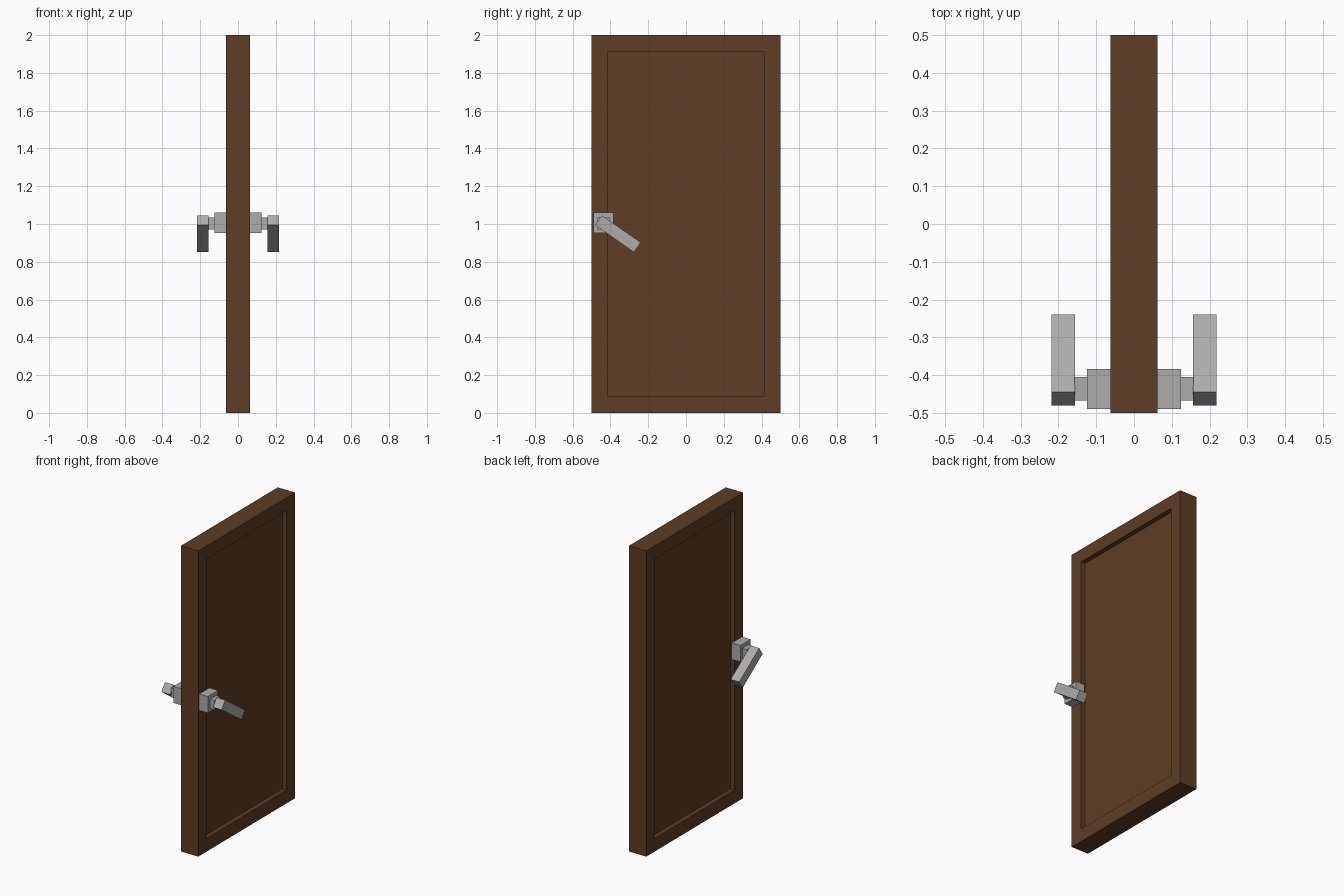
import bpy, bmesh, math
from mathutils import Matrix, Vector

if "Cube" in bpy.data.objects:
    bpy.data.objects.remove(bpy.data.objects["Cube"])


def material(name, rgb):
    m = bpy.data.materials.new(name)
    m.diffuse_color = (*rgb, 1)
    m.use_nodes = True
    m.node_tree.nodes["Principled BSDF"].inputs["Base Color"].default_value = m.diffuse_color
    return m


wood = material("brown_wood", (0.112, 0.047, 0.017))
metal = material("grey_metal", (0.42, 0.413, 0.40))


def box(name, size, centre, mat, tilt=0.0):
    """Box of a given size, turned about x by tilt."""
    bm = bmesh.new()
    bmesh.ops.create_cube(bm, size=1)
    bm.transform(Matrix.Translation(centre) @ Matrix.Rotation(tilt, 4, 'X')
                 @ Matrix.Diagonal((*size, 1)))
    me = bpy.data.meshes.new(name)
    bm.to_mesh(me)
    bm.free()
    me.materials.append(mat)
    ob = bpy.data.objects.new(name, me)
    bpy.context.collection.objects.link(ob)
    return ob


# Door slab with a recessed panel on both broad faces
door = box("door", (0.125, 1.0, 2.0), (0, 0, 1), wood)
bm = bmesh.new()
bm.from_mesh(door.data)
bm.normal_update()
broad = [f for f in bm.faces if abs(f.normal.x) > 0.9]
bmesh.ops.inset_individual(bm, faces=broad, thickness=0.122)
normals = {f: f.normal.copy() for f in broad}
# Second zero-width inset gives the walls of the recess
bmesh.ops.inset_individual(bm, faces=broad, thickness=0.0)
for f in broad:
    for v in f.verts:
        v.co -= normals[f] * 0.031
bmesh.ops.recalc_face_normals(bm, faces=bm.faces)
bm.to_mesh(door.data)
bm.free()

# Handle set, mirrored to both sides of the door
for side, s in (("right", 1), ("left", -1)):
    box(f"handle_plate_{side}", (0.0635, 0.106, 0.108),
        (s * 0.0932, -0.437, 1.006), metal)
    box(f"handle_neck_{side}", (0.033, 0.063, 0.062),
        (s * 0.1405, -0.436, 1.003), metal)
    box(f"handle_lever_{side}", (0.0625, 0.25, 0.0625),
        (s * 0.187, -0.36, 0.948), metal, math.radians(-35))
